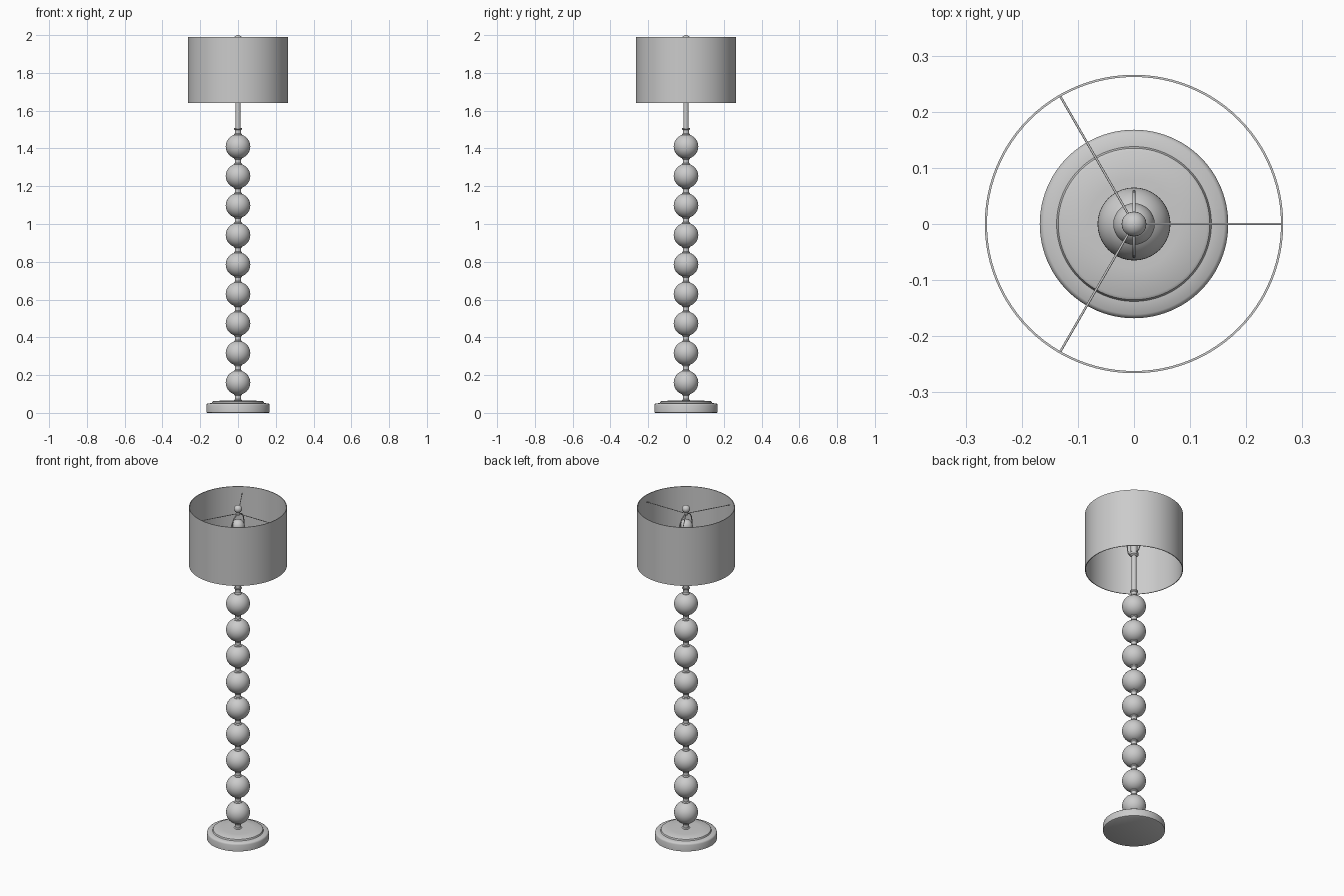
import bpy, math
from mathutils import Vector

if "Cube" in bpy.data.objects:
    bpy.data.objects.remove(bpy.data.objects["Cube"])

metal = bpy.data.materials.new("grey")
metal.use_nodes = True
GREY = (0.6, 0.6, 0.6, 1)
metal.diffuse_color = GREY
metal.node_tree.nodes["Principled BSDF"].inputs["Base Color"].default_value = GREY


def finish(obj, name):
    obj.name = name
    obj.data.materials.clear()
    obj.data.materials.append(metal)
    bpy.ops.object.select_all(action='DESELECT')
    obj.select_set(True)
    bpy.context.view_layer.objects.active = obj
    if obj.type == 'MESH':
        bpy.ops.object.shade_smooth_by_angle(angle=math.radians(35))
    return obj


def lathe(name, profile, z=0, steps=48, closed=False):
    """Spin a (radius, height) profile around the z axis."""
    n = len(profile)
    verts, faces = [], []
    for i in range(steps):
        a = 2 * math.pi * i / steps
        verts += [(r * math.cos(a), r * math.sin(a), h + z) for r, h in profile]
    for i in range(steps):
        j = (i + 1) % steps
        for k in range(n if closed else n - 1):
            m = (k + 1) % n
            faces.append((i * n + k, j * n + k, j * n + m, i * n + m))
    if not closed:
        faces.append([i * n for i in reversed(range(steps))])
        faces.append([i * n + n - 1 for i in range(steps)])
    mesh = bpy.data.meshes.new(name)
    mesh.from_pydata(verts, [], faces)
    obj = bpy.data.objects.new(name, mesh)
    bpy.context.collection.objects.link(obj)
    return finish(obj, name)


def ball(name, radius, z):
    bpy.ops.mesh.primitive_uv_sphere_add(segments=40, ring_count=24, radius=radius, location=(0, 0, z))
    return finish(bpy.context.object, name)


def wire(name, points, radius, smooth=True):
    curve = bpy.data.curves.new(name, 'CURVE')
    curve.dimensions = '3D'
    curve.bevel_depth = radius
    curve.use_fill_caps = True
    spline = curve.splines.new('NURBS' if smooth else 'POLY')
    spline.points.add(len(points) - 1)
    for p, co in zip(spline.points, points):
        p.co = (*co, 1)
    if smooth:
        spline.use_endpoint_u = True
        spline.order_u = 3
    obj = bpy.data.objects.new(name, curve)
    bpy.context.collection.objects.link(obj)
    return finish(obj, name)


# Stepped round base
lathe("base", [(0.162, 0), (0.168, 0.003), (0.168, 0.04), (0.166, 0.046), (0.161, 0.05),
               (0.138, 0.052), (0.135, 0.06), (0.13, 0.063), (0.08, 0.065), (0.022, 0.066)], steps=96)

# Stacked balls with flared necks between them
FIRST, PITCH, COUNT, R = 0.16, 0.1563, 9, 0.065
neck = [(0.021, -0.019), (0.021, -0.014), (0.016, -0.009), (0.016, 0.009), (0.021, 0.014), (0.021, 0.019)]
for i in range(COUNT):
    z = FIRST + i * PITCH
    ball(f"stem_ball_{i + 1}", R, z)
    lathe(f"neck_{i + 1}", neck, z - PITCH / 2, 32)
lathe("top_neck", neck, FIRST + (COUNT - 0.5) * PITCH, 32)

# Upper rod and lamp socket
lathe("rod", [(0.014, 1.48), (0.014, 1.74)], steps=32)
lathe("socket", [(0.014, 1.725), (0.024, 1.732), (0.024, 1.745), (0.018, 1.75), (0.018, 1.80), (0.014, 1.805)], steps=32)

# Bulb
lathe("bulb", [(0.013, 1.80), (0.015, 1.815), (0.028, 1.838), (0.036, 1.862), (0.037, 1.875),
               (0.033, 1.893), (0.022, 1.907), (0.008, 1.913)], steps=32)

# Harp around the bulb
half = [(0.018, 1.738), (0.045, 1.75), (0.058, 1.80), (0.058, 1.87), (0.05, 1.925), (0.015, 1.948)]
wire("harp", [(0, y, z) for y, z in half] + [(0, -y, z) for y, z in reversed(half)], 0.003)

# Finial
lathe("finial_stem", [(0.012, 1.943), (0.012, 1.953), (0.007, 1.957), (0.007, 1.965)], steps=24)
ball("finial", 0.022, 1.978)

# Three spider arms holding the shade
for i in range(3):
    a = math.radians(120 * i)
    wire(f"spider_arm_{i + 1}", [(0, 0, 1.95), (0.264 * math.cos(a), 0.264 * math.sin(a), 1.95)], 0.002, False)

# Open drum shade
lathe("shade", [(0.266, 1.64), (0.266, 1.99), (0.262, 1.99), (0.262, 1.64)], steps=96, closed=True)
